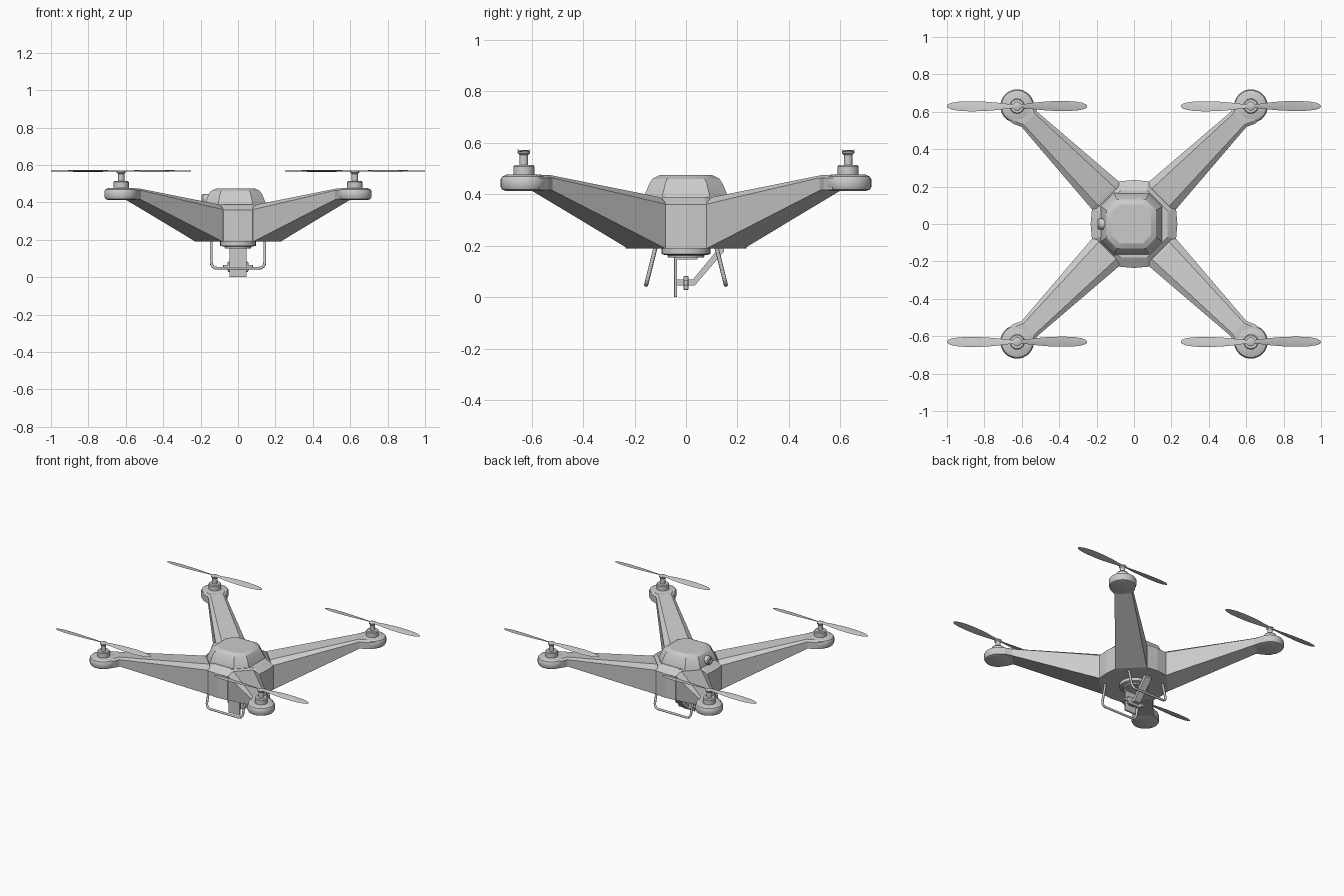
import bpy, bmesh, math
from mathutils import Vector, Matrix

if "Cube" in bpy.data.objects:
    bpy.data.objects.remove(bpy.data.objects["Cube"])


def make(name, rings, cap=True, smooth=None, bevel=0):
    """Skin a series of closed rings with equal point counts."""
    bm = bmesh.new()
    rs = [[bm.verts.new(p) for p in r] for r in rings]
    n = len(rs[0])
    for a, b in zip(rs, rs[1:]):
        for i in range(n):
            j = (i + 1) % n
            bm.faces.new((a[i], a[j], b[j], b[i]))
    if cap:
        bm.faces.new(rs[0])
        bm.faces.new(rs[-1])
    bmesh.ops.recalc_face_normals(bm, faces=bm.faces)
    me = bpy.data.meshes.new(name)
    bm.to_mesh(me)
    bm.free()
    ob = bpy.data.objects.new(name, me)
    bpy.context.collection.objects.link(ob)
    if bevel:
        m = ob.modifiers.new("bevel", "BEVEL")
        m.width, m.segments = bevel, 2
    if smooth:
        bpy.ops.object.select_all(action='DESELECT')
        ob.select_set(True)
        bpy.context.view_layer.objects.active = ob
        bpy.ops.object.shade_smooth_by_angle(angle=math.radians(smooth))
    return ob


def lathe(name, prof, loc=(0, 0, 0), n=32, rot=None):
    rot = rot or Matrix.Identity(3)
    rings = [[rot @ Vector((r * math.cos(t), r * math.sin(t), z)) + Vector(loc)
              for t in [2 * math.pi * k / n for k in range(n)]] for r, z in prof]
    return make(name, rings, smooth=35)


def box(name, lo, hi, bevel=0):
    (x0, y0, z0), (x1, y1, z1) = lo, hi
    return make(name, [[(x0, y0, z), (x1, y0, z), (x1, y1, z), (x0, y1, z)]
                       for z in (z0, z1)], bevel=bevel)


def octagon(hx, hy, c, z, cx=0, bow=0):
    """Chamfered rectangle, with optionally bowed sides."""
    q = [(hx, -hy + c), (hx + bow, 0), (hx, hy - c), (hx - c, hy), (0, hy + bow), (c - hx, hy),
         (-hx, hy - c), (-hx - bow, 0), (-hx, c - hy), (c - hx, -hy), (0, -hy - bow), (hx - c, -hy)]
    return [(x + cx, y, z) for x, y in q]


# Central hull
make("hull", [octagon(.225, .228, .147, .19, bow=.007), octagon(.225, .228, .147, .36, bow=.007),
              octagon(.18, .18, .11, .39)])

# Canopy
make("canopy", [octagon(.172, .17, .075, .36, -.012), octagon(.166, .166, .072, .385, -.013),
                octagon(.145, .143, .062, .44, -.014), octagon(.132, .13, .056, .46, -.014),
                octagon(.105, .103, .042, .474, -.014)], smooth=25)

# Side lens on the canopy
lathe("side_lens", [(.03, -.03), (.03, .015), (.024, .022), (.018, .022), (.015, .014)],
      (-.172, 0, .415), 20, Matrix.Rotation(-math.pi / 2, 3, 'Y'))

# Arms: distance, half width, bottom, side top, ridge half width, ridge height
ARM = [(.2, .103, .19, .358, .065, .386), (.2175, .103, .19, .362, .065, .39),
       (.792, .058, .415, .464, .042, .475), (.835, .078, .417, .464, .06, .475),
       (.89, .085, .417, .464, .07, .475)]


def arm(sx, sy):
    rings = []
    for d, w, zb, zs, wr, zr in ARM:
        sec = [(-w, zb), (w, zb), (w, zs), (wr, zr), (-wr, zr), (-w, zs)]
        rings.append([(sx * (d - u) * .7071, sy * (d + u) * .7071, z) for u, z in sec])
    make("arm", rings)


# Propeller blade outline: distance, leading edge, trailing edge
BLADE = [(.015, .010, -.010), (.05, .013, -.012), (.10, .020, -.018), (.17, .026, -.024),
         (.25, .028, -.026), (.31, .025, -.024), (.35, .018, -.018), (.368, .010, -.011),
         (.375, .002, -.003)]


def blade(x, y, s):
    rings = []
    for d, a, b in BLADE:
        tilt = .28 * (1 - d / .6)
        sec = [(a, 0), ((a + b) / 2, .003), (b, 0), ((a + b) / 2, -.002)]
        rings.append([(x + s * d, y + s * v, .568 + v * tilt + w) for v, w in sec])
    make("propeller_blade", rings, smooth=40)


for sx in (1, -1):
    for sy in (1, -1):
        px, py = sx * .625, sy * .63
        arm(sx, sy)
        lathe("motor_pod", [(.07, .413), (.084, .418), (.09, .43), (.09, .458), (.084, .469),
                            (.068, .476)], (px, py, 0))
        lathe("motor", [(.041, .47), (.041, .508), (.036, .514)], (px, py, 0), 24)
        lathe("motor_shaft", [(.017, .51), (.017, .553), (.024, .56), (.024, .567), (.018, .571)],
              (px, py, 0), 16)
        for s in (1, -1):
            blade(px, py, s)


# Landing skids: bent tubes in a leaning plane
def skid(sy):
    r, pts = .03, [(-.143, .2)]
    for cx, a0 in ((-.113, 180), (.113, 270)):
        pts += [(cx + r * math.cos(math.radians(a0 + k * 22.5)),
                 .078 + r * math.sin(math.radians(a0 + k * 22.5))) for k in range(5)]
    pts.append((.143, .2))
    cu = bpy.data.curves.new("landing_skid", 'CURVE')
    cu.dimensions = '3D'
    cu.bevel_depth, cu.bevel_resolution, cu.use_fill_caps = .008, 2, True
    sp = cu.splines.new('POLY')
    sp.points.add(len(pts) - 1)
    for p, (x, z) in zip(sp.points, pts):
        p.co = (x, sy * (.117 + (.2 - z) * .25), z, 1)
    bpy.context.collection.objects.link(bpy.data.objects.new("landing_skid", cu))


skid(1)
skid(-1)

# Gimbal mount under the hull
lathe("gimbal_mount", [(.095, .195), (.095, .168), (.085, .165), (.072, .163), (.07, .154)])
box("gimbal_bridge", (-.045, -.045, .147), (.045, .045, .158))

# Hanging camera plate, pivot and rear strut
box("camera_plate", (-.045, -.046, 0), (.045, -.034, .155), .002)
box("camera_pivot", (-.02, -.036, .045), (.02, .012, .068))
box("camera_block", (-.055, -.01, .028), (.055, .01, .083), .005)
box("camera_axle", (-.08, -.008, .045), (.08, .008, .066), .004)
strut = [(.008, .045), (.034, .045), (.148, .178), (.148, .192), (.128, .192), (.026, .068), (.008, .068)]
make("rear_strut", [[(x, y, z) for y, z in strut] for x in (-.025, .025)])
